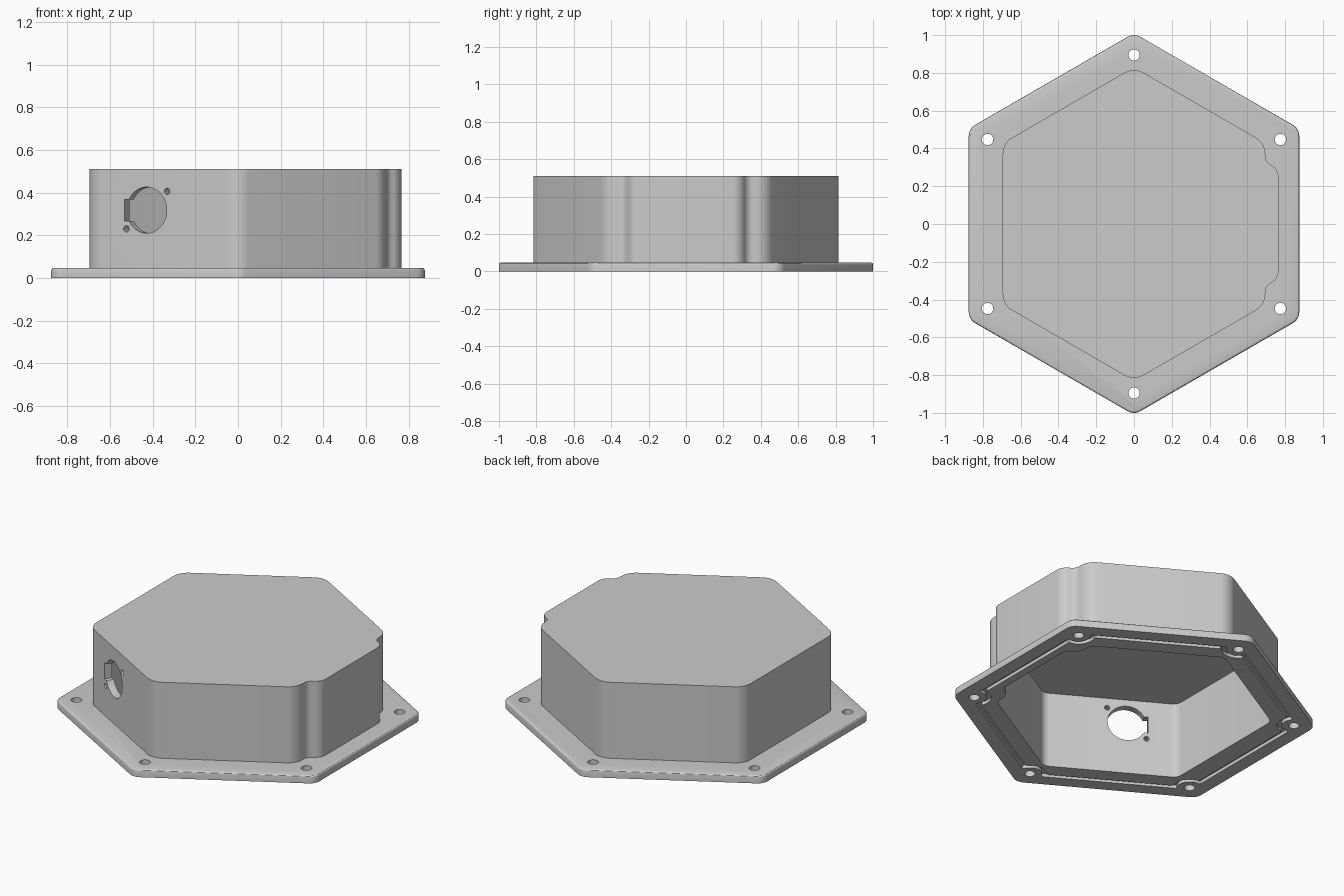
import bpy, bmesh
from math import sin, cos, pi, sqrt, radians
from mathutils import Vector, Matrix

if "Cube" in bpy.data.objects:
    bpy.data.objects.remove(bpy.data.objects["Cube"])

T30 = 1 / sqrt(3)


def rounded(corners, seg=8):
    """Fillet each (x, y, radius) corner of a polygon."""
    out, n = [], len(corners)
    for i, (x, y, r) in enumerate(corners):
        p = Vector((x, y))
        a = (Vector(corners[i - 1][:2]) - p).normalized()
        b = (Vector(corners[(i + 1) % n][:2]) - p).normalized()
        half = a.angle(b) / 2
        c = p + (a + b).normalized() * (r / sin(half))
        s = p + a * (r / (sin(half) / cos(half))) - c
        turn = (pi - 2 * half) * (1 if a.x * b.y - a.y * b.x < 0 else -1)
        for k in range(seg + 1):
            q = Matrix.Rotation(turn * k / seg, 2) @ s
            out.append(tuple(c + q))
    return out


def inset(corners, t):
    """Offset a counter-clockwise filleted polygon inward."""
    out, n = [], len(corners)
    for i, (x, y, r) in enumerate(corners):
        p = Vector((x, y))
        d1 = (p - Vector(corners[i - 1][:2])).normalized()
        d2 = (Vector(corners[(i + 1) % n][:2]) - p).normalized()
        n1, n2 = Vector((-d1.y, d1.x)), Vector((-d2.y, d2.x))
        q = p + (n1 + n2) * (t / (1 + n1.dot(n2)))
        convex = d1.x * d2.y - d1.y * d2.x > 0
        out.append((q.x, q.y, r - t if convex else r + t))
    return out


def circle(x, y, r, n=32):
    return [(x + r * cos(2 * pi * k / n), y + r * sin(2 * pi * k / n)) for k in range(n)]


def prism(name, pts, z0, z1, matrix=None, bevel=0):
    bm = bmesh.new()
    face = bm.faces.new([bm.verts.new((x, y, z0)) for x, y in pts])
    ext = bmesh.ops.extrude_face_region(bm, geom=[face])["geom"]
    bmesh.ops.translate(bm, vec=(0, 0, z1 - z0),
                        verts=[v for v in ext if isinstance(v, bmesh.types.BMVert)])
    if bevel:
        top = [e for e in bm.edges if all(abs(v.co.z - z1) < 1e-5 for v in e.verts)]
        bmesh.ops.bevel(bm, geom=top, offset=bevel, segments=3, profile=0.5, affect='EDGES')
    bmesh.ops.recalc_face_normals(bm, faces=bm.faces)
    me = bpy.data.meshes.new(name)
    bm.to_mesh(me)
    bm.free()
    if matrix:
        me.transform(matrix)
    ob = bpy.data.objects.new(name, me)
    bpy.context.collection.objects.link(ob)
    return ob


def combine(target, tool, operation='DIFFERENCE'):
    mod = target.modifiers.new("bool", 'BOOLEAN')
    mod.object, mod.operation, mod.solver = tool, operation, 'EXACT'
    bpy.context.view_layer.objects.active = target
    bpy.ops.object.modifier_apply(modifier=mod.name)
    bpy.data.objects.remove(tool)


def hexagon(apothem, r):
    R = apothem * 2 * T30
    return [(R * cos(radians(30 + 60 * k)), R * sin(radians(30 + 60 * k)), r) for k in range(6)]


# Flange plate and hollow body with the stepped bulge on the right
housing = prism("enclosure_cover", rounded(hexagon(0.875, 0.067)), 0, 0.047, bevel=0.012)
tip, left = 0.83, 0.695
cy = tip - left * T30
upper = [(0.765, 0.29, 0.07), (0.695, 0.33, 0.05), (left, cy, 0.1), (0, tip, 0.1), (-left, cy, 0.1)]
lower = [(x, -y, r) for x, y, r in reversed(upper)]
outline = upper + lower
combine(housing, prism("body", rounded(outline), 0.02, 0.51), 'UNION')
combine(housing, prism("cavity", rounded(inset(outline, 0.045)), -0.1, 0.465))

# Six screw holes
HOLE_R = 0.895
for k in range(6):
    a = radians(30 + 60 * k)
    combine(housing, prism("screw_hole", circle(HOLE_R * cos(a), HOLE_R * sin(a), 0.03), -0.1, 0.2))


# Seal groove under the flange, dodging inward around each screw hole
def seal_line(w, n=720):
    pts = []
    for i in range(n):
        a = 2 * pi * i / n
        phi = (a % (pi / 3)) - pi / 6
        r = (0.78 + w) / cos(pi / 6 - abs(phi))
        clear = 0.08 - w
        disc = clear ** 2 - (HOLE_R * sin(phi)) ** 2
        if disc > 0:
            r = min(r, HOLE_R * cos(phi) - sqrt(disc))
        pts.append((r * cos(a), r * sin(a)))
    return pts


groove = prism("seal_groove", seal_line(0.013), -0.05, 0.02)
combine(groove, prism("groove_core", seal_line(-0.013), -0.1, 0.1))
combine(housing, groove)

# Connector opening with side notch and two small holes in the front-left wall
normal = Vector((-0.5, -sqrt(3) / 2, 0))
u = Vector((sqrt(3) / 2, -0.5, 0))
frame = Matrix((u, Vector((0, 0, 1)), normal)).transposed().to_4x4()
hx = -0.4275
frame.translation = (hx, -(tip + hx * T30), 0.318)
notch = [(-0.12, -0.05), (0, -0.05), (0, 0.05), (-0.12, 0.05)]
for shape in (circle(0, 0, 0.108, 64), notch,
              circle(0.11, 0.088, 0.015, 20), circle(-0.11, -0.088, 0.015, 20)):
    combine(housing, prism("connector_cut", shape, -0.12, 0.1, frame))

bpy.ops.object.select_all(action='DESELECT')
housing.select_set(True)
bpy.context.view_layer.objects.active = housing
bpy.ops.object.shade_smooth_by_angle(angle=radians(30))
